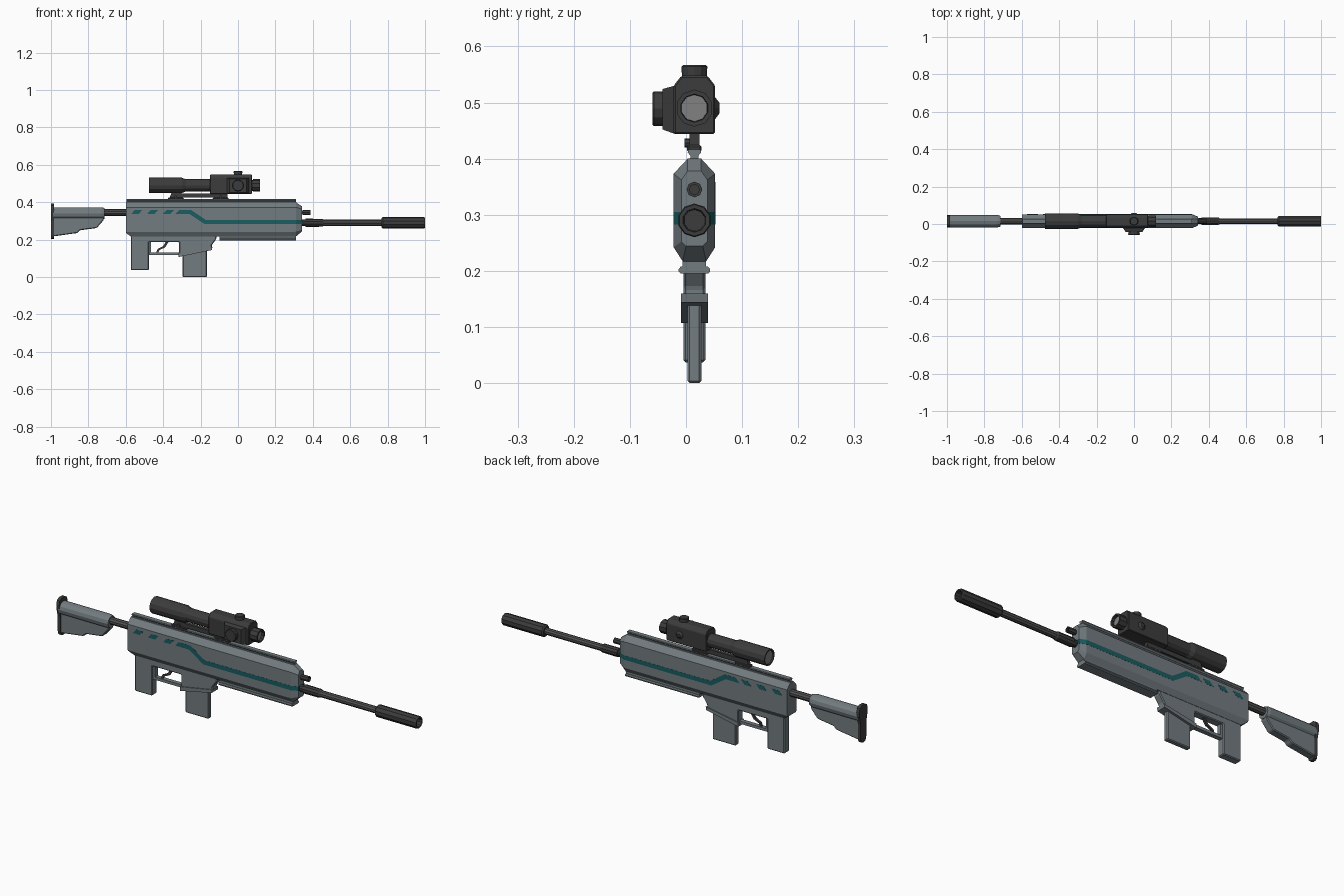
import bpy, bmesh
from math import cos, sin, tau
from mathutils import Vector

if "Cube" in bpy.data.objects:
    bpy.data.objects.remove(bpy.data.objects["Cube"])

YC = 0.015  # centre plane of the rifle


def material(name, rgb):
    m = bpy.data.materials.new(name)
    m.diffuse_color = (*rgb, 1)
    m.use_nodes = True
    m.node_tree.nodes["Principled BSDF"].inputs["Base Color"].default_value = m.diffuse_color
    return m


BODY = material("blue_grey", (0.17, 0.20, 0.215))
METAL = material("gunmetal", (0.085, 0.085, 0.085))
DARK = material("dark_grey", (0.045, 0.045, 0.045))
TEAL = material("teal", (0.01, 0.11, 0.12))
GLASS = material("lens", (0.22, 0.22, 0.22))


def loft(name, rings, mat, bevel=0):
    """Skin a list of equal-length point rings and cap both ends."""
    bm = bmesh.new()
    vs = [[bm.verts.new(p) for p in ring] for ring in rings]
    n = len(vs[0])
    for a, b in zip(vs, vs[1:]):
        for i in range(n):
            j = (i + 1) % n
            bm.faces.new((a[i], a[j], b[j], b[i]))
    bm.faces.new(vs[0][::-1])
    bm.faces.new(vs[-1])
    bmesh.ops.recalc_face_normals(bm, faces=bm.faces)
    me = bpy.data.meshes.new(name)
    bm.to_mesh(me)
    bm.free()
    ob = bpy.data.objects.new(name, me)
    bpy.context.collection.objects.link(ob)
    me.materials.append(mat)
    if bevel:
        mod = ob.modifiers.new("bevel", "BEVEL")
        mod.width, mod.segments, mod.limit_method = bevel, 1, "ANGLE"
    return ob


def prism(name, pts, half, mat, bevel=0):
    """Side profile (x, z) extruded symmetrically in y."""
    return loft(name, [[(x, YC + s * half, z) for x, z in pts] for s in (-1, 1)], mat, bevel)


def box(name, x0, x1, z0, z1, half, mat, bevel=0):
    return prism(name, [(x0, z0), (x1, z0), (x1, z1), (x0, z1)], half, mat, bevel)


def sections(name, parts, mat, bevel=0):
    """Mirrored half cross-sections (half_width, z) placed along x."""
    rings = [[(x, YC + w, z) for w, z in s] + [(x, YC - w, z) for w, z in reversed(s)]
             for x, s in parts]
    return loft(name, rings, mat, bevel)


def turned(name, profile, centre, mat, axis="X", sides=10):
    """Turned part: profile of (position along axis, radius)."""
    rings = []
    for t, r in profile:
        ring = []
        for i in range(sides):
            u, v = r * sin(tau * i / sides), r * cos(tau * i / sides)
            off = {"X": (t, u, v), "Y": (u, t, v), "Z": (u, v, t)}[axis]
            ring.append(Vector(centre) + Vector(off))
        rings.append(ring)
    return loft(name, rings, mat)


# Receiver with chamfered cross-section, tapering at the nose
full = [(.012, .40), (.037, .373), (.037, .242), (.021, .217)]
rear = [(.012, .40), (.037, .373), (.037, .242), (.032, .236)]
nose = [(.012, .378), (.023, .362), (.023, .252), (.015, .244)]
sections("receiver", [(-.60, rear), (-.573, full), (.31, full), (.342, nose)], BODY)

# Lower receiver and grip in one profile
prism("lower_receiver_grip", [(-.573, .24), (-.573, .037), (-.476, .037), (-.476, .187),
      (-.315, .187), (-.315, .12), (-.14, .155), (-.14, .17), (-.115, .205), (-.115, .24)],
      .0195, BODY, .004)
prism("magazine_well_lip", [(-.318, .107), (-.14, .144), (-.137, .16), (-.318, .128)], .024, BODY)
box("magazine", -.296, -.166, 0, .18, .0125, BODY, .004)

# Trigger and guard
box("guard_bottom", -.48, -.31, .118, .132, .011, BODY)
box("guard_back", -.478, -.465, .125, .19, .011, BODY)
prism("trigger", [(-.385, .19), (-.40, .165), (-.43, .15), (-.438, .128), (-.428, .128),
                  (-.42, .145), (-.39, .158), (-.37, .19)], .005, DARK)

# Handguard underside: neck and lower rail
box("handguard_neck", -.10, .31, .20, .23, .021, BODY)
sections("lower_rail", [(x, [(.024, .208), (.028, .203), (.028, .199), (.024, .195)])
                        for x in (-.10, .31)], BODY)

# Top rail
rail = [(.011, .416), (.012, .411), (.007, .405), (.008, .395)]
sections("top_rail", [(-.595, rail), (.31, rail)], BODY)

# Teal side stripe, its nose end and the slanted vents
prism("side_stripe", [(-.335, .336), (-.258, .336), (-.178, .283), (.31, .283), (.31, .305),
                      (-.172, .305), (-.25, .358), (-.315, .358)], .0376, TEAL)
sections("stripe_nose", [(.31, [(.0376, .305), (.0376, .283)]),
                         (.3425, [(.0236, .305), (.0236, .283)])], TEAL)
for i in range(3):
    x = -.572 + i * .085
    prism(f"side_vent_{i + 1}", [(x, .336), (x + .04, .336), (x + .06, .358), (x + .02, .358)],
          .0376, TEAL)

# Stock
turned("stock_rod", [(-.74, .018), (-.59, .018)], (0, YC, .345), METAL)
turned("stock_tube", [(-.99, .033), (-.73, .033), (-.715, .029)], (0, YC, .34), BODY, sides=12)
prism("stock_web", [(-.99, .34), (-.99, .217), (-.86, .235), (-.845, .25), (-.755, .262),
                    (-.718, .305), (-.718, .34)], .02, BODY, .004)
butt = [(.014, .392), (.028, .383), (.033, .365), (.033, .345), (.022, .30), (.022, .225),
        (.017, .208), (.008, .203)]
sections("butt_plate", [(-1, butt), (-.984, butt)], DARK)

# Barrel group
AXIS = (0, YC, .29)
turned("barrel_collar", [(.33, .017), (.36, .017), (.362, .022), (.45, .021), (.458, .017)],
       AXIS, DARK)
turned("barrel", [(.44, .0165), (.80, .0165)], AXIS, METAL)
turned("suppressor", [(.768, .024), (.774, .03), (.994, .03), (1, .028), (1, .021), (.93, .019)],
       AXIS, DARK)
turned("gas_tube", [(.33, .010), (.347, .010), (.347, .014), (.387, .014), (.387, .009),
                    (.375, .009)], (0, YC, .345), DARK, sides=8)

# Scope tube and lenses
SCOPE = (0, YC, .49)
turned("scope_tube", [(-.46, .033), (-.476, .035), (-.476, .041), (-.30, .041), (-.28, .033),
                      (-.14, .033)], SCOPE, DARK, sides=12)
turned("rear_lens", [(-.47, .033), (-.462, .033)], SCOPE, GLASS, sides=12)
turned("front_eyepiece", [(.06, .029), (.08, .029), (.08, .033), (.117, .033), (.117, .025),
                          (.10, .024)], SCOPE, DARK)
turned("front_lens", [(.095, .024), (.105, .024)], SCOPE, GLASS)

# Scope housing, turrets and side boss
house = [(.023, .548), (.037, .53), (.037, .444)]
sections("scope_housing", [(-.15, house), (.074, house)], DARK, .003)
loft("side_boss", [[(x0, y, z0), (x1, y, z0), (x1, y, z1), (x0, y, z1)] for y, x0, x1, z0, z1 in
                   ((-.02, -.06, .06, .444, .53), (-.042, -.045, .045, .452, .524))], DARK)
turned("side_turret", [(-.03, .03), (-.057, .031), (-.06, .028)], (0, 0, .489), DARK, "Y", 12)
turned("far_side_cap", [(.05, .022), (.06, .009)], (0, 0, .49), DARK, "Y", 12)
turned("top_turret", [(.54, .022), (.564, .023), (.567, .020)], (0, YC, 0), DARK, "Z", 12)

# Scope mount: bar, two clamps and their screws
box("mount_bar", -.35, -.055, .424, .446, .009, DARK)
for n, x0, x1 in (("rear", -.375, -.29), ("front", -.135, -.05)):
    box(f"{n}_mount_base", x0, x1, .412, .424, .013, DARK, .003)
    prism(f"{n}_mount_post", [(x0 + .008, .42), (x1 - .008, .42), (x1 - .015, .465),
                              (x0 + .025, .465)], .009, DARK)
    turned(f"{n}_mount_screw", [(-.003, .008), (.012, .008)], ((x0 + x1) / 2, 0, .428),
           DARK, "Y", 8)
